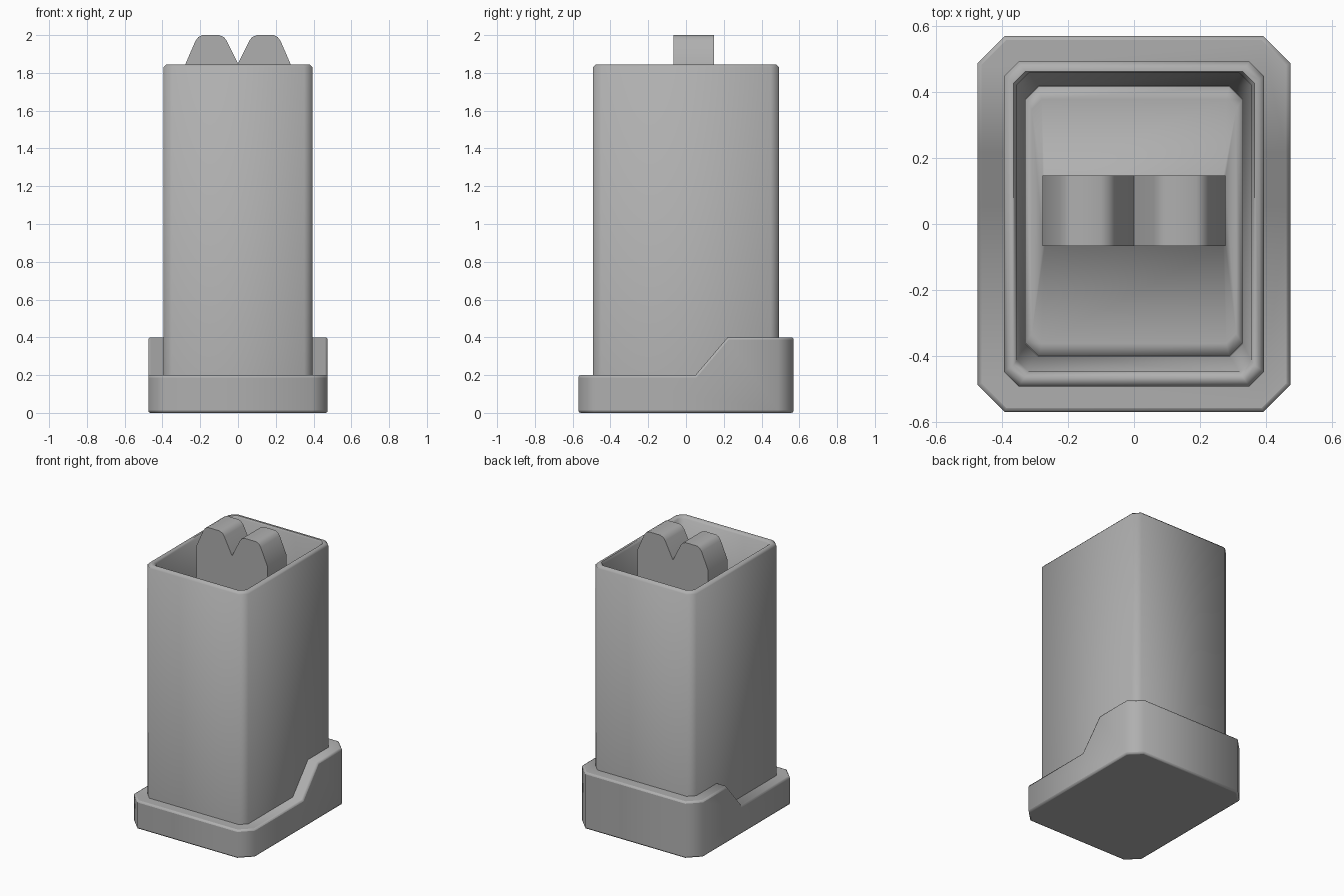
import bpy, bmesh, math

if "Cube" in bpy.data.objects:
    bpy.data.objects.remove(bpy.data.objects["Cube"])

grey = bpy.data.materials.new("dark_grey")
grey.diffuse_color = (.43, .43, .43, 1)
grey.use_nodes = True
grey.node_tree.nodes["Principled BSDF"].inputs["Base Color"].default_value = grey.diffuse_color


def finish(name, bm, angle=50, bevel=0.0):
    bmesh.ops.recalc_face_normals(bm, faces=bm.faces)
    me = bpy.data.meshes.new(name)
    bm.to_mesh(me)
    bm.free()
    me.materials.append(grey)
    ob = bpy.data.objects.new(name, me)
    bpy.context.collection.objects.link(ob)
    if bevel:
        mod = ob.modifiers.new("edge_bevel", 'BEVEL')
        mod.width, mod.segments = bevel, 2
        mod.limit_method, mod.angle_limit = 'ANGLE', math.radians(50)
    bpy.ops.object.select_all(action='DESELECT')
    ob.select_set(True)
    bpy.context.view_layer.objects.active = ob
    bpy.ops.object.shade_smooth_by_angle(angle=math.radians(angle))
    return ob


def extrude_profile(pts, vec):
    bm = bmesh.new()
    face = bm.faces.new([bm.verts.new(p) for p in pts])
    ext = bmesh.ops.extrude_face_region(bm, geom=[face], use_keep_orig=True)
    moved = [v for v in ext["geom"] if isinstance(v, bmesh.types.BMVert)]
    bmesh.ops.translate(bm, verts=moved, vec=vec)
    bmesh.ops.recalc_face_normals(bm, faces=bm.faces)
    return bm


def octagon(bm, hx, hy, c, z, cy=0.0):
    quarter = [(hx, hy - c), (hx - c, hy)]
    pts = quarter + [(-x, y) for x, y in quarter[::-1]]
    pts += [(-x, -y) for x, y in pts]
    return [bm.verts.new((x, y + cy, z)) for x, y in pts]


def loft(rings):
    bm = bmesh.new()
    loops = [octagon(bm, *r) for r in rings]
    for a, b in zip(loops, loops[1:]):
        for i in range(8):
            j = (i + 1) % 8
            bm.faces.new((a[i], a[j], b[j], b[i]))
    bm.faces.new(loops[0])
    bm.faces.new(loops[-1])
    return bm


# Stepped base: side profile with ramp, then cut-off vertical corners
side = [(-.57, 0), (.57, 0), (.57, .4), (.22, .4), (.05, .2), (-.57, .2)]
bm = extrude_profile([(-.475, y, z) for y, z in side], (.95, 0, 0))
corners = [e for e in bm.edges
           if abs(e.verts[0].co.z - e.verts[1].co.z) > .15
           and all(abs(v.co.y) > .5 for v in e.verts)]
bmesh.ops.bevel(bm, geom=corners, offset=.082, offset_type='OFFSET', segments=1,
                profile=.5, affect='EDGES')
finish("base_cap", bm, bevel=.012)

# Hollow box body: rings from the foot, over the rim, down to the inner floor
FLOOR, SEAM = 1.4, 1.52
finish("box_body", loft([
    (.395, .493, .045, .05, 0), (.395, .493, .045, 1.83, 0),
    (.38, .478, .04, 1.845, 0), (.365, .463, .035, 1.845, 0),
    (.355, .453, .035, 1.83, .005), (.33, .41, .04, FLOOR, .008)]))

# Inner floor flowing softly up into the foot of the block
finish("inner_platform", loft([
    (.329, .409, .04, FLOOR - .03, .008), (.329, .409, .04, FLOOR + .004, .008),
    (.31, .37, .03, FLOOR + .005, .008), (.277, .107, .006, FLOOR + .01, .04),
    (.277, .107, .006, SEAM, .04)]), angle=100)

# Twin-humped block standing on the platform
half = [(.06, 1.97), (.075, 1.99), (.10, 2.0), (.19, 2.0), (.21, 1.99),
        (.225, 1.97), (.277, 1.85), (.277, SEAM)]
prof = [(-x, z) for x, z in half[::-1]] + [(0, 1.85)] + half
bm = extrude_profile([(x, -.067, z) for x, z in prof], (0, .214, 0))
finish("twin_hump_block", bm, angle=40)
